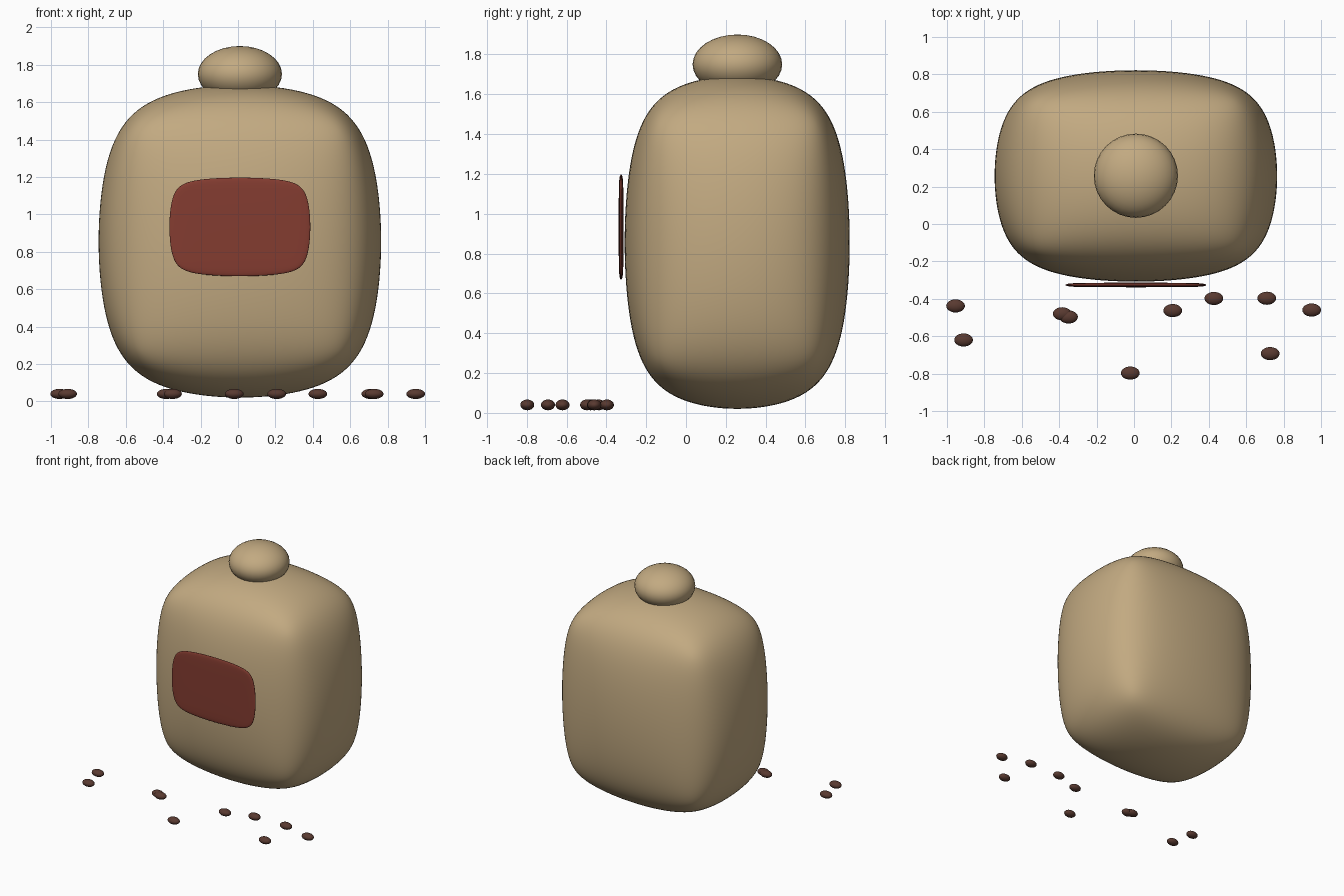
import bpy, bmesh

if "Cube" in bpy.data.objects:
    bpy.data.objects.remove(bpy.data.objects["Cube"])


def material(name, rgb):
    m = bpy.data.materials.new(name)
    m.diffuse_color = (*rgb, 1)
    m.use_nodes = True
    m.node_tree.nodes["Principled BSDF"].inputs["Base Color"].default_value = m.diffuse_color
    return m


burlap = material("burlap", (0.54, 0.40, 0.22))
red = material("red_cloth", (0.23, 0.045, 0.03))
brown = material("roasted_brown", (0.10, 0.042, 0.03))


def finish(bm, name, loc, half, mat):
    for f in bm.faces:
        f.smooth = True
    me = bpy.data.meshes.new(name)
    bm.to_mesh(me)
    bm.free()
    me.materials.append(mat)
    ob = bpy.data.objects.new(name, me)
    bpy.context.collection.objects.link(ob)
    ob.location, ob.scale = loc, half
    return ob


def soft_box(name, loc, half, bevel, mat):
    # bevelled cube smoothed by subdivision
    bm = bmesh.new()
    bmesh.ops.create_cube(bm, size=2)
    bmesh.ops.bevel(bm, geom=bm.edges[:], offset=bevel, segments=1,
                    profile=0.5, affect='EDGES')
    ob = finish(bm, name, loc, half, mat)
    sub = ob.modifiers.new("smooth", 'SUBSURF')
    sub.levels = sub.render_levels = 4
    return ob


def ellipsoid(name, loc, half, mat, seg=32):
    bm = bmesh.new()
    bmesh.ops.create_uvsphere(bm, u_segments=seg, v_segments=seg // 2, radius=1)
    return finish(bm, name, loc, half, mat)


# sack, tied top and cloth patch
soft_box("sack_body", (0.01, 0.257, 0.856), (0.782, 0.585, 0.865), 0.42, burlap)
ellipsoid("sack_knot", (0.01, 0.258, 1.75), (0.225, 0.225, 0.15), burlap)
soft_box("patch", (0.01, -0.326, 0.933), (0.386, 0.0125, 0.27), 0.3, red)

# scattered beans
spots = [(-0.954, -0.438), (-0.911, -0.62), (-0.384, -0.48), (-0.35, -0.497),
         (-0.02, -0.797), (0.207, -0.463), (0.427, -0.398), (0.71, -0.397),
         (0.728, -0.693), (0.95, -0.46)]
for i, (x, y) in enumerate(spots):
    ellipsoid(f"bean_{i + 1}", (x, y, 0.04), (0.05, 0.035, 0.027), brown, 24)
